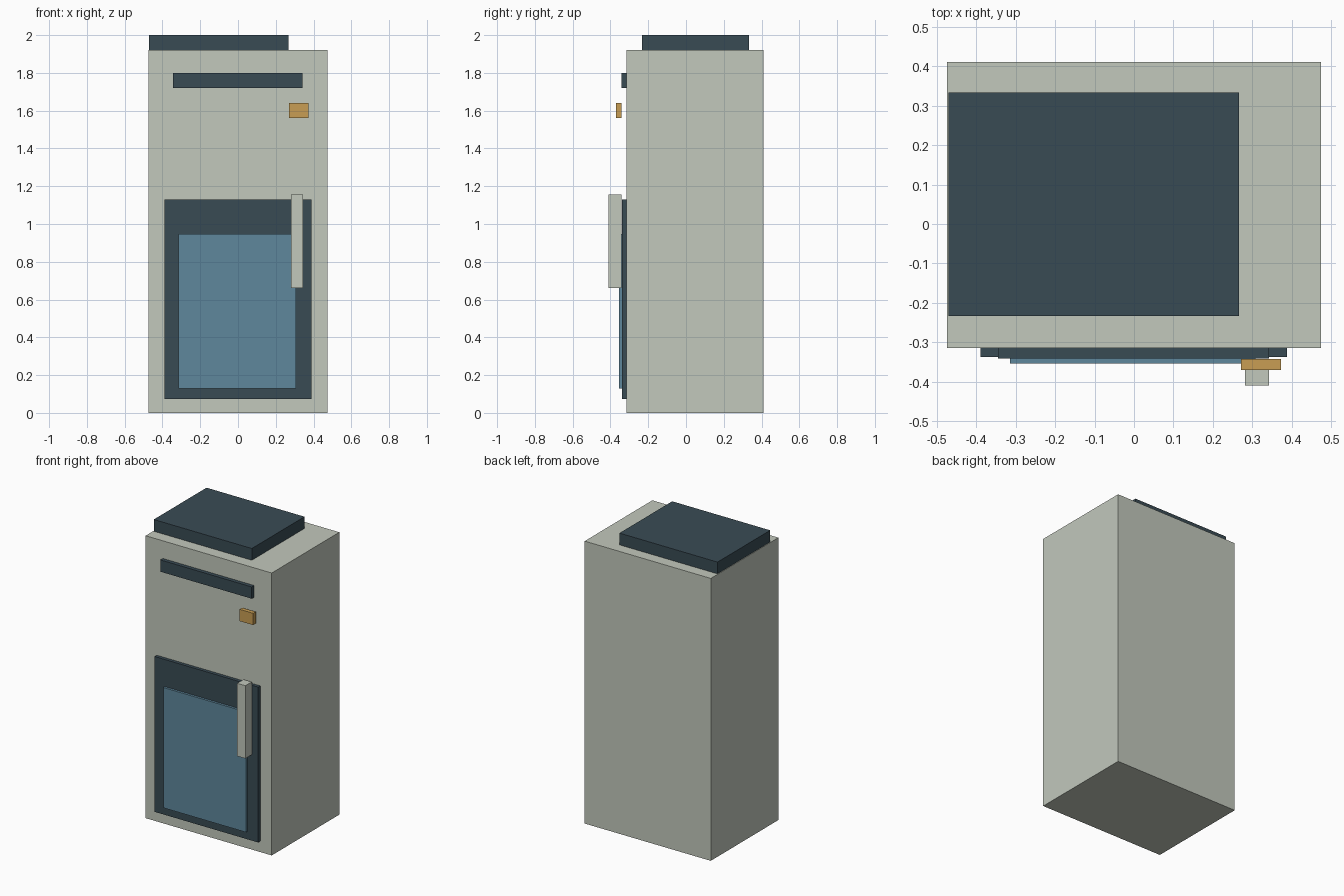
import bpy
import bmesh

if "Cube" in bpy.data.objects:
    bpy.data.objects.remove(bpy.data.objects["Cube"])


def srgb(r, g, b):
    def lin(c):
        c /= 255
        return c / 12.92 if c <= 0.04045 else ((c + 0.055) / 1.055) ** 2.4
    return (lin(r), lin(g), lin(b), 1.0)


def material(name, rgb):
    m = bpy.data.materials.new(name)
    m.diffuse_color = srgb(*rgb)
    m.use_nodes = True
    m.node_tree.nodes["Principled BSDF"].inputs["Base Color"].default_value = m.diffuse_color
    return m


def box(name, x, y, z, mat):
    """Box spanning the given (min, max) ranges."""
    bm = bmesh.new()
    bmesh.ops.create_cube(bm, size=1)
    for v in bm.verts:
        v.co = [r[0] if c < 0 else r[1] for c, r in zip(v.co, (x, y, z))]
    mesh = bpy.data.meshes.new(name)
    bm.to_mesh(mesh)
    bm.free()
    mesh.materials.append(mat)
    obj = bpy.data.objects.new(name, mesh)
    bpy.context.collection.objects.link(obj)
    return obj


grey = material("pale grey", (194, 200, 188))
slate = material("dark slate", (57, 75, 84))
blue = material("glass blue", (95, 135, 156))
amber = material("amber", (200, 158, 84))

# Cabinet and its top cover
box("cabinet", (-0.474, 0.474), (-0.315, 0.411), (0, 1.92), grey)
box("top_cover", (-0.47, 0.267), (-0.233, 0.333), (1.92, 2.0), slate)

# Front details: vent, indicator light, door with window and handle
box("vent_strip", (-0.345, 0.342), (-0.341, -0.315), (1.72, 1.80), slate)
box("indicator_light", (0.271, 0.373), (-0.37, -0.342), (1.56, 1.64), amber)
box("door_panel", (-0.39, 0.388), (-0.338, -0.315), (0.074, 1.13), slate)
box("door_window", (-0.314, 0.308), (-0.354, -0.338), (0.128, 0.946), blue)
box("door_handle", (0.281, 0.343), (-0.41, -0.342), (0.66, 1.155), grey)
